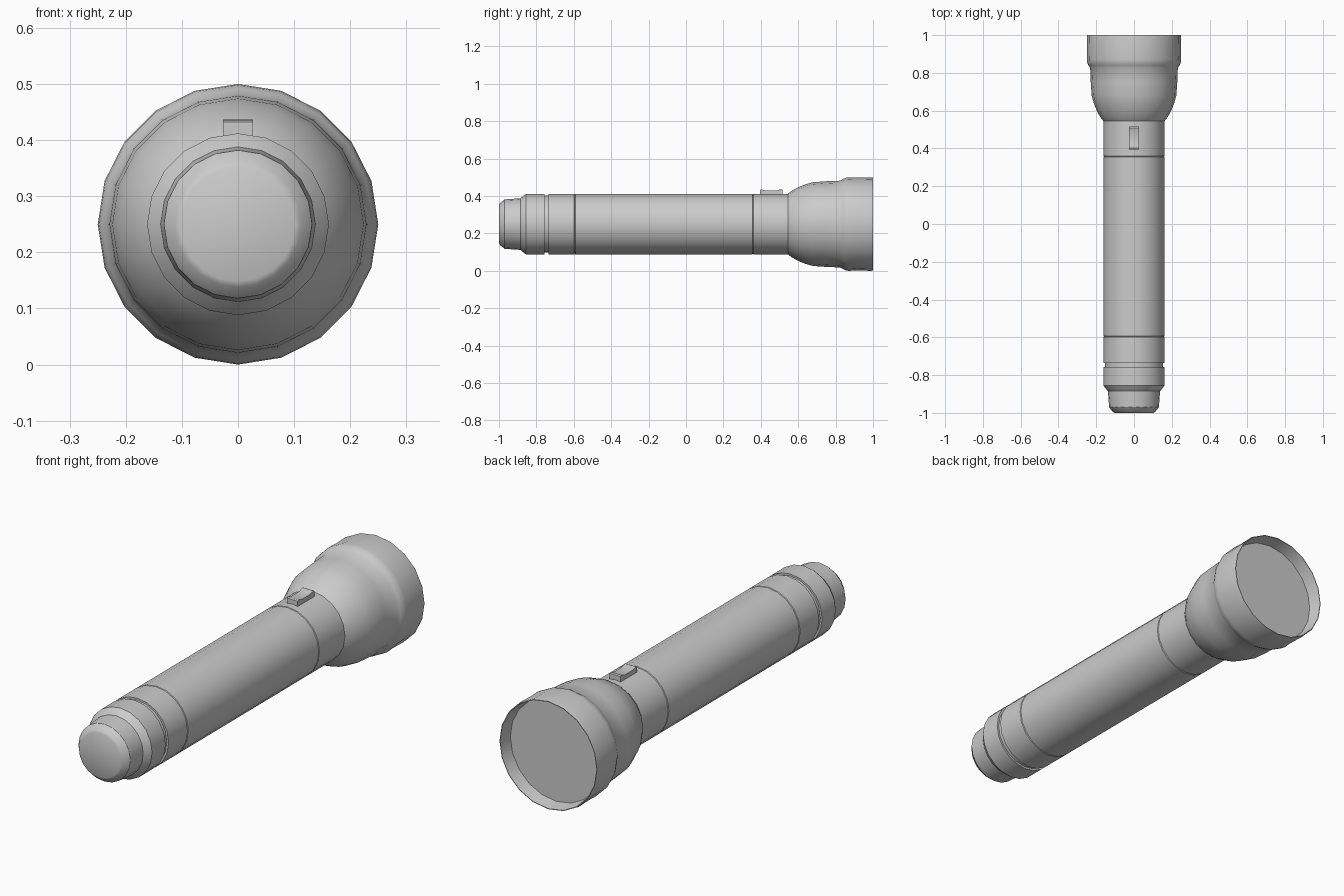
import bpy, bmesh, math

if "Cube" in bpy.data.objects:
    bpy.data.objects.remove(bpy.data.objects["Cube"])

SIDES = 20
AXIS_Z = 0.25


def finish(name, bm, angle=32):
    bmesh.ops.remove_doubles(bm, verts=bm.verts, dist=1e-5)
    bmesh.ops.recalc_face_normals(bm, faces=bm.faces)
    mesh = bpy.data.meshes.new(name)
    bm.to_mesh(mesh)
    bm.free()
    ob = bpy.data.objects.new(name, mesh)
    bpy.context.collection.objects.link(ob)
    bpy.ops.object.select_all(action='DESELECT')
    ob.select_set(True)
    bpy.context.view_layer.objects.active = ob
    bpy.ops.object.shade_smooth_by_angle(angle=math.radians(angle))
    return ob


def lathe(name, profile, cap_start=False, cap_end=False):
    """Spin (y, radius) pairs around the long axis."""
    bm = bmesh.new()
    rings = []
    for y, r in profile:
        ring = []
        for i in range(SIDES):
            a = 2 * math.pi * i / SIDES
            ring.append(bm.verts.new((r * math.sin(a), y, AXIS_Z + r * math.cos(a))))
        rings.append(ring)
    for a, b in zip(rings, rings[1:]):
        for i in range(SIDES):
            j = (i + 1) % SIDES
            bm.faces.new((a[i], a[j], b[j], b[i]))
    if cap_start:
        bm.faces.new(rings[0])
    if cap_end:
        bm.faces.new(rings[-1])
    return finish(name, bm)


# Tail cap with its stepped end and grip groove
lathe("tail_cap", [
    (-1.0, 0.102), (-0.995, 0.112), (-0.97, 0.132), (-0.885, 0.138),
    (-0.865, 0.155), (-0.855, 0.162), (-0.757, 0.162), (-0.757, 0.153),
    (-0.735, 0.153), (-0.735, 0.162), (-0.598, 0.162), (-0.595, 0.158),
], cap_start=True)

# Battery barrel
lathe("barrel", [(-0.595, 0.158), (-0.592, 0.162), (0.355, 0.162), (0.358, 0.158)])

# Collar that carries the switch
lathe("switch_collar", [(0.358, 0.158), (0.361, 0.162), (0.545, 0.162)])

# Flared head, bezel and the inside of the rim
lathe("head", [
    (0.545, 0.162), (0.565, 0.178), (0.60, 0.197), (0.64, 0.213), (0.68, 0.224),
    (0.75, 0.229), (0.825, 0.232), (0.84, 0.241), (0.855, 0.248), (0.87, 0.25),
    (0.915, 0.248), (0.99, 0.25), (1.0, 0.248), (1.0, 0.245), (0.94, 0.235),
])

# Recessed lens
lathe("lens", [(0.94, 0.235)], cap_end=True)

# Rocker switch: side profile extruded across x
bm = bmesh.new()
side = [(0.395, 0.40), (0.395, 0.432), (0.402, 0.435), (0.43, 0.429),
        (0.482, 0.429), (0.508, 0.437), (0.515, 0.434), (0.515, 0.40)]
face = bm.faces.new([bm.verts.new((-0.027, y, z)) for y, z in side])
ext = bmesh.ops.extrude_face_region(bm, geom=[face], use_keep_orig=True)
new_verts = [g for g in ext["geom"] if isinstance(g, bmesh.types.BMVert)]
bmesh.ops.translate(bm, verts=new_verts, vec=(0.054, 0, 0))
finish("rocker_switch", bm)
